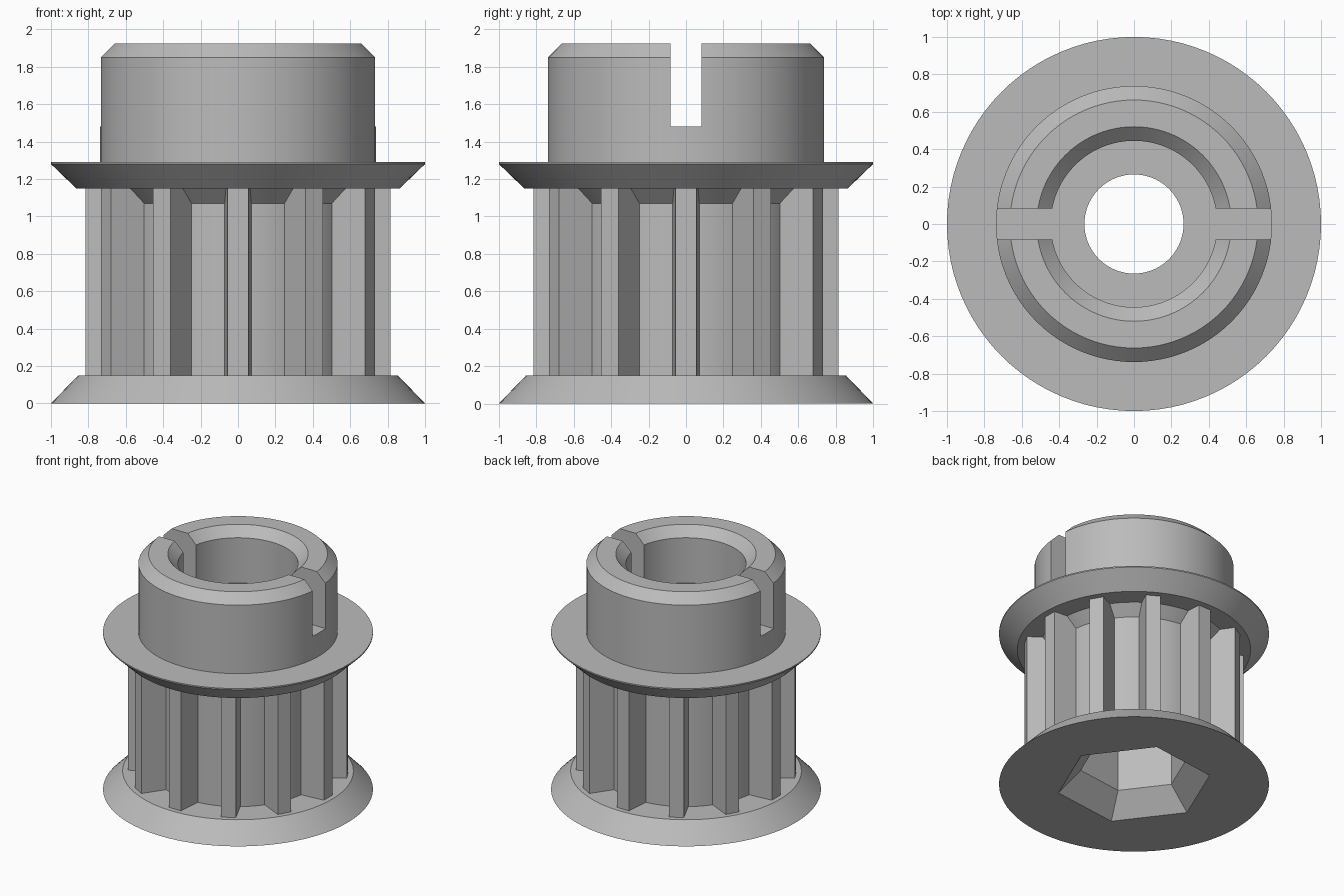
import bpy, bmesh, math
from math import cos, sin, pi, radians

cube = bpy.data.objects.get("Cube")
if cube:
    bpy.data.objects.remove(cube, do_unlink=True)

grey = bpy.data.materials.new("plain_grey")
grey.use_nodes = True
colour = (0.5, 0.5, 0.5, 1)
grey.diffuse_color = colour
grey.node_tree.nodes["Principled BSDF"].inputs["Base Color"].default_value = colour


def finish(name, bm):
    bmesh.ops.recalc_face_normals(bm, faces=bm.faces)
    mesh = bpy.data.meshes.new(name)
    bm.to_mesh(mesh)
    bm.free()
    mesh.materials.append(grey)
    ob = bpy.data.objects.new(name, mesh)
    bpy.context.collection.objects.link(ob)
    return ob


def ring(bm, r, z, sides, turn=0.0):
    return [bm.verts.new((r * cos(turn + 2 * pi * i / sides),
                          r * sin(turn + 2 * pi * i / sides), z)) for i in range(sides)]


def loft(bm, rings, closed=False, capped=False):
    pairs = list(zip(rings, rings[1:] + rings[:1] if closed else rings[1:]))
    for a, b in pairs:
        n = len(a)
        for i in range(n):
            j = (i + 1) % n
            bm.faces.new((a[i], a[j], b[j], b[i]))
    if capped:
        bm.faces.new(rings[0])
        bm.faces.new(rings[-1])


def smooth(ob):
    bpy.ops.object.select_all(action='DESELECT')
    ob.select_set(True)
    bpy.context.view_layer.objects.active = ob
    bpy.ops.object.shade_smooth_by_angle(angle=radians(25))


def cut(ob, cutter):
    mod = ob.modifiers.new("cut", 'BOOLEAN')
    mod.operation = 'DIFFERENCE'
    mod.solver = 'EXACT'
    mod.object = cutter
    bpy.context.view_layer.objects.active = ob
    bpy.ops.object.modifier_apply(modifier=mod.name)
    bpy.data.objects.remove(cutter, do_unlink=True)


# Turned body: flanges, toothed core, collar and stepped bore
profile = [
    (0.265, 0), (1.0, 0), (0.855, 0.15), (0.625, 0.15), (0.625, 1.07),
    (0.705, 1.15), (0.865, 1.15), (1.0, 1.28), (1.0, 1.29), (0.738, 1.29),
    (0.738, 1.85), (0.663, 1.925), (0.52, 1.925), (0.445, 1.85),
    (0.445, 1.48), (0.265, 1.48),
]
bm = bmesh.new()
loft(bm, [ring(bm, r, z, 96) for r, z in profile], closed=True)
body = finish("pulley_body", bm)

# Hexagonal socket with a tapered mouth, cut from below
bm = bmesh.new()
loft(bm, [ring(bm, r, z, 6, radians(7)) for r, z in
          [(0.595, -0.02), (0.405, 0.17), (0.405, 0.75)]], capped=True)
socket = finish("socket_cutter", bm)
socket.hide_render = True
cut(body, socket)

# Slot across the collar
bm = bmesh.new()
bmesh.ops.create_cube(bm, size=1)
bmesh.ops.scale(bm, vec=(2, 0.164, 0.6), verts=bm.verts)
bmesh.ops.translate(bm, vec=(0, 0, 1.78), verts=bm.verts)
slot = finish("slot_cutter", bm)
slot.hide_render = True
cut(body, slot)
smooth(body)

# Twelve tapered teeth around the core
section = [(0.6, -0.073), (0.815, -0.055), (0.815, 0.055), (0.6, 0.073)]
bm = bmesh.new()
for k in range(12):
    a = k * pi / 6
    levels = [[bm.verts.new((x * cos(a) - y * sin(a), x * sin(a) + y * cos(a), z))
               for x, y in section] for z in (0.14, 1.16)]
    loft(bm, levels, capped=True)
finish("drive_teeth", bm)
